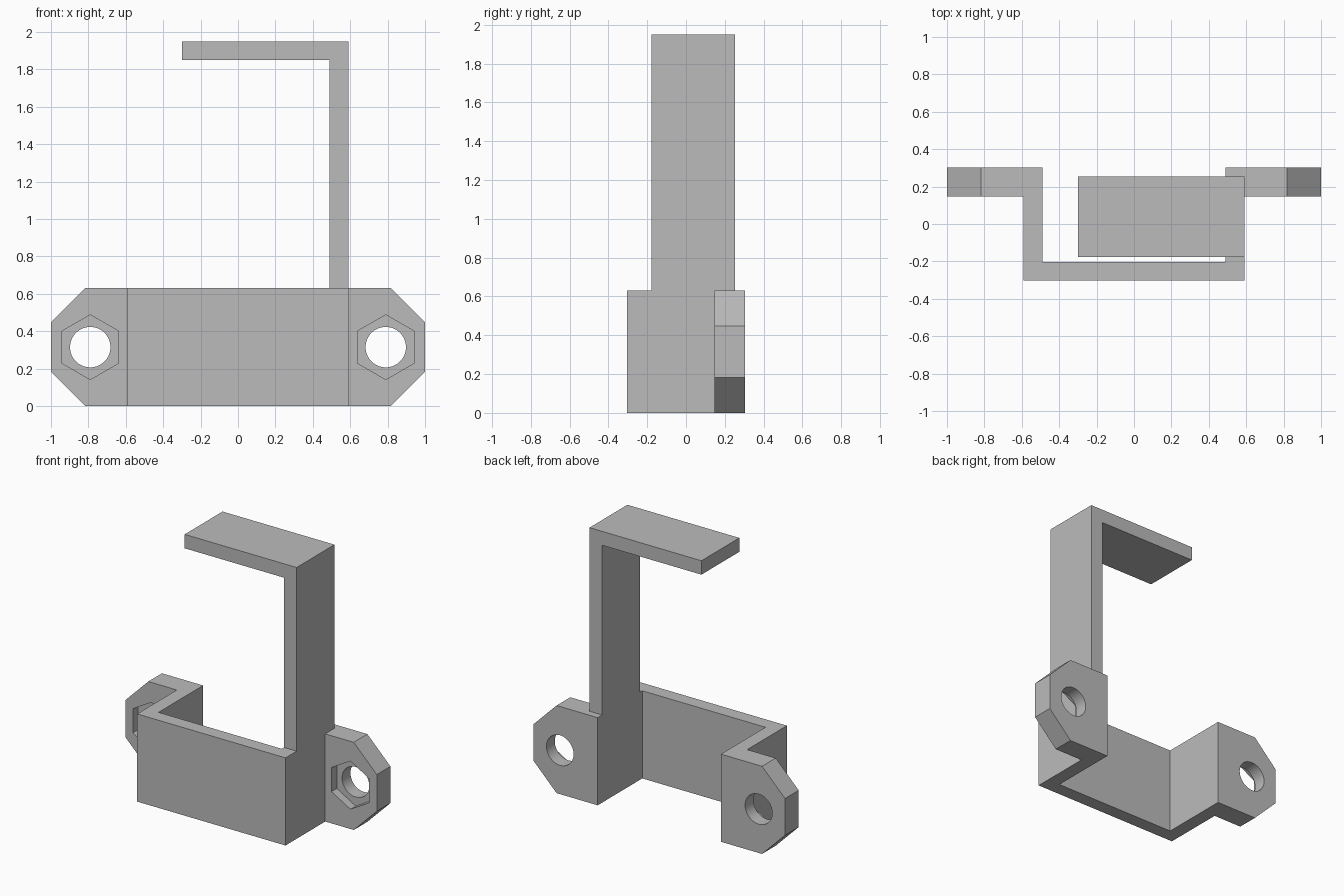
import bpy, bmesh
from math import sin, cos, pi
from mathutils import Vector

cube = bpy.data.objects.get("Cube")
if cube:
    bpy.data.objects.remove(cube, do_unlink=True)

grey = bpy.data.materials.new("plain_grey")
grey.use_nodes = True
colour = (0.5, 0.5, 0.5, 1)
grey.diffuse_color = colour
grey.node_tree.nodes["Principled BSDF"].inputs["Base Color"].default_value = colour


def prism(name, outline, axis, start, end):
    """Extrude a 2D outline along y (outline in x, z) or z (outline in x, y)."""
    bm = bmesh.new()
    place = (lambda a, b: (a, start, b)) if axis == "y" else (lambda a, b: (a, b, start))
    face = bm.faces.new([bm.verts.new(place(a, b)) for a, b in outline])
    result = bmesh.ops.extrude_face_region(bm, geom=[face])
    moved = [v for v in result["geom"] if isinstance(v, bmesh.types.BMVert)]
    step = Vector((0, end - start, 0)) if axis == "y" else Vector((0, 0, end - start))
    bmesh.ops.translate(bm, verts=moved, vec=step)
    bmesh.ops.recalc_face_normals(bm, faces=bm.faces)
    mesh = bpy.data.meshes.new(name)
    bm.to_mesh(mesh)
    bm.free()
    mesh.materials.append(grey)
    obj = bpy.data.objects.new(name, mesh)
    bpy.context.collection.objects.link(obj)
    return obj


def ring(x, z, radius, count):
    return [(x + radius * sin(2 * pi * i / count), z + radius * cos(2 * pi * i / count))
            for i in range(count)]


def cut(target, cutter, operation):
    """Apply a boolean and discard the cutter."""
    mod = target.modifiers.new("cut", "BOOLEAN")
    mod.operation = operation
    mod.solver = "EXACT"
    mod.object = cutter
    bpy.ops.object.select_all(action="DESELECT")
    bpy.context.view_layer.objects.active = target
    target.select_set(True)
    bpy.ops.object.modifier_apply(modifier=mod.name)
    bpy.data.objects.remove(cutter, do_unlink=True)


FRONT, BACK, EAR_FRONT = -0.303, 0.303, 0.148
OUT, INNER, WALL = 0.59, 0.49, 0.1
HEIGHT = 0.63
MID = HEIGHT / 2

# Bent bracket: half the plan outline, mirrored
half = [(OUT, FRONT), (OUT, EAR_FRONT), (1, EAR_FRONT), (1, BACK),
        (INNER, BACK), (INNER, FRONT + WALL)]
plan = half + [(-x, y) for x, y in reversed(half)]
bracket = prism("mounting_bracket", plan, "z", 0, HEIGHT)

# Chamfered ear corners
tip, shoulder, rise = 1.132, 0.717, 0.415
silhouette = [(tip, MID), (shoulder, MID + rise), (-shoulder, MID + rise),
              (-tip, MID), (-shoulder, MID - rise), (shoulder, MID - rise)]
cut(bracket, prism("corner_cutter", silhouette, "y", -1, 1), "INTERSECT")

# Bolt hole and hexagonal nut pocket in each ear
for side in (-1, 1):
    x = side * 0.79
    cut(bracket, prism("hole_cutter", ring(x, MID, 0.108, 64), "y", 0, 0.5), "DIFFERENCE")
    cut(bracket, prism("nut_cutter", ring(x, MID, 0.173, 6), "y", 0, EAR_FRONT + 0.06),
        "DIFFERENCE")

bpy.ops.object.shade_smooth_by_angle(angle=pi / 6)

# Upright arm with its overhanging top plate
top = 1.95
arm_outline = [(INNER, HEIGHT), (OUT, HEIGHT), (OUT, top), (-0.3, top),
               (-0.3, top - WALL), (INNER, top - WALL)]
prism("hook_arm", arm_outline, "y", -0.177, 0.253)
